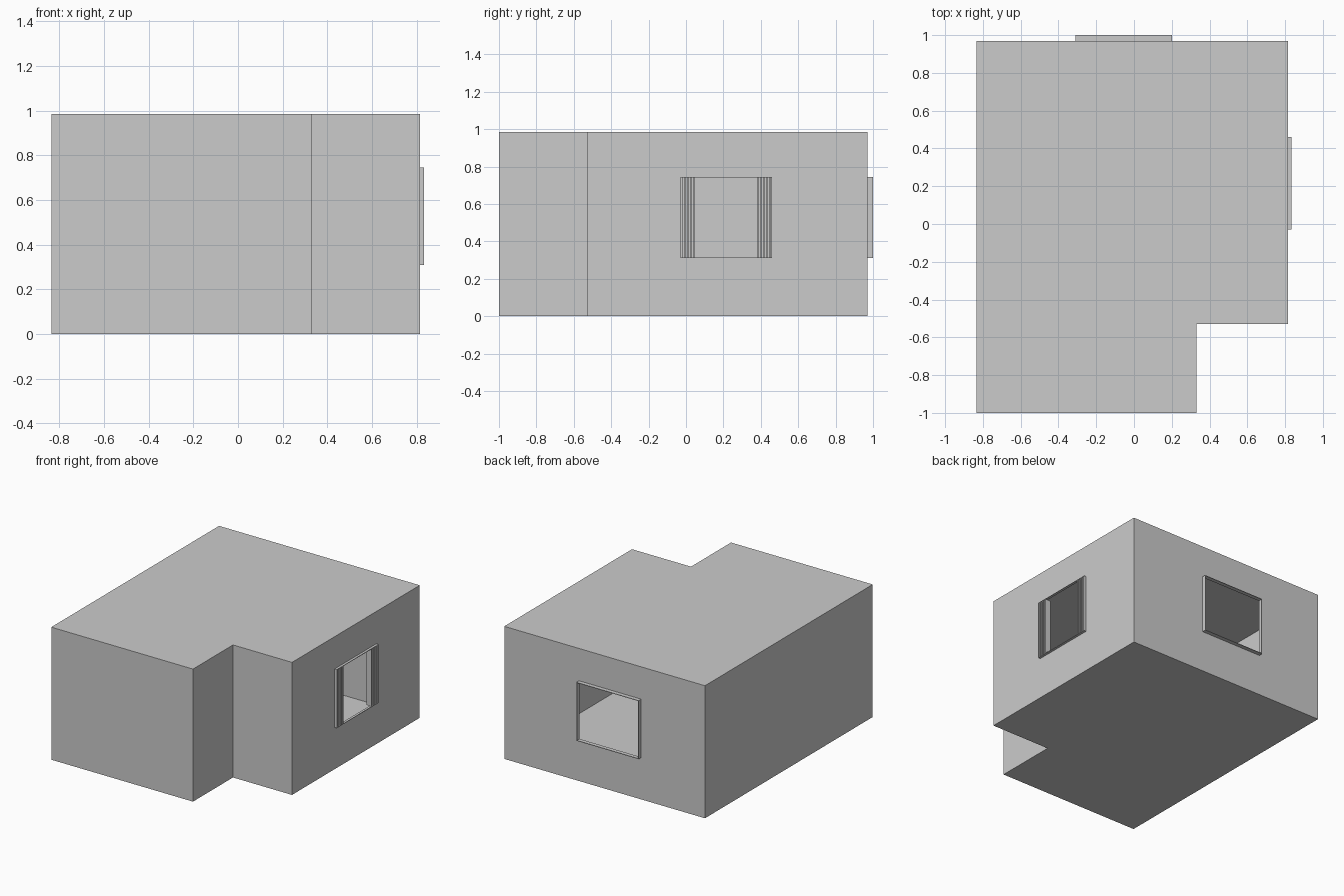
import bpy, bmesh
from mathutils import Vector

if "Cube" in bpy.data.objects:
    bpy.data.objects.remove(bpy.data.objects["Cube"])

mat = bpy.data.materials.new("plaster grey")
mat.diffuse_color = (0.6, 0.6, 0.6, 1)
mat.use_nodes = True
mat.node_tree.nodes["Principled BSDF"].inputs["Base Color"].default_value = mat.diffuse_color

H = 0.985
X0, X1, XN = -0.835, 0.815, 0.33      # left, right, notch
Y0, Y1, YN = -1.0, 0.97, -0.53        # front, back, notch
Z_LOW, Z_HIGH = 0.31, 0.745           # window sill and head
PLAN = [(X0, Y0), (XN, Y0), (XN, YN), (X1, YN), (X1, Y1), (X0, Y1)]
WINDOWS = {3: (-0.03 - YN, 0.46 - YN),   # right wall, distance along the wall
           4: (X1 - 0.20, X1 + 0.31)}    # back wall


def finish(bm, name):
    bmesh.ops.remove_doubles(bm, verts=bm.verts, dist=1e-5)
    mesh = bpy.data.meshes.new(name)
    bm.to_mesh(mesh)
    bm.free()
    mesh.materials.append(mat)
    obj = bpy.data.objects.new(name, mesh)
    bpy.context.collection.objects.link(obj)
    return obj


def face(bm, pts):
    bm.faces.new([bm.verts.new(p) for p in pts])


def box(bm, lo, hi):
    verts = bmesh.ops.create_cube(bm, size=1)["verts"]
    lo, hi = Vector(lo), Vector(hi)
    for v in verts:
        v.co = (lo + hi) / 2 + v.co * (hi - lo)


# thin room shell: walls with window openings
bm = bmesh.new()
for i, a in enumerate(PLAN):
    a, b = Vector(a), Vector(PLAN[(i + 1) % len(PLAN)])
    length = (b - a).length
    d = (b - a) / length
    hole = WINDOWS.get(i)
    us = [0, *hole, length] if hole else [0, length]
    zs = [0, Z_LOW, Z_HIGH, H] if hole else [0, H]
    for m in range(len(us) - 1):
        for n in range(len(zs) - 1):
            if hole and m == 1 and n == 1:
                continue
            p, q = a + d * us[m], a + d * us[m + 1]
            face(bm, [(*p, zs[n]), (*q, zs[n]), (*q, zs[n + 1]), (*p, zs[n + 1])])
finish(bm, "walls")

# floor and roof
for name, z, pts in (("floor", 0, PLAN[::-1]), ("roof", H, PLAN)):
    bm = bmesh.new()
    face(bm, [(*p, z) for p in pts])
    finish(bm, name)

# thin window surrounds standing proud of the wall
T = 0.004
bm = bmesh.new()
for y in (-0.03, 0.46 - T):
    box(bm, (X1, y, Z_LOW), (0.833, y + T, Z_HIGH))
for z in (Z_LOW, Z_HIGH - T):
    box(bm, (X1, -0.03, z), (0.833, 0.46, z + T))
finish(bm, "right_window_surround")

bm = bmesh.new()
for x in (-0.31, 0.20 - T):
    box(bm, (x, Y1, Z_LOW), (x + T, 1.0, Z_HIGH))
for z in (Z_LOW, Z_HIGH - T):
    box(bm, (-0.31, Y1, z), (0.20, 1.0, z + T))
finish(bm, "back_window_surround")

# stacks of upright slats at both sides of the right window
for name, start in (("front_slats", -0.026), ("rear_slats", 0.38)):
    bm = bmesh.new()
    for k in range(5):
        y = start + k * 0.0165
        box(bm, (0.79, y, Z_LOW + T), (0.832, y + 0.008, Z_HIGH - T))
    finish(bm, name)
